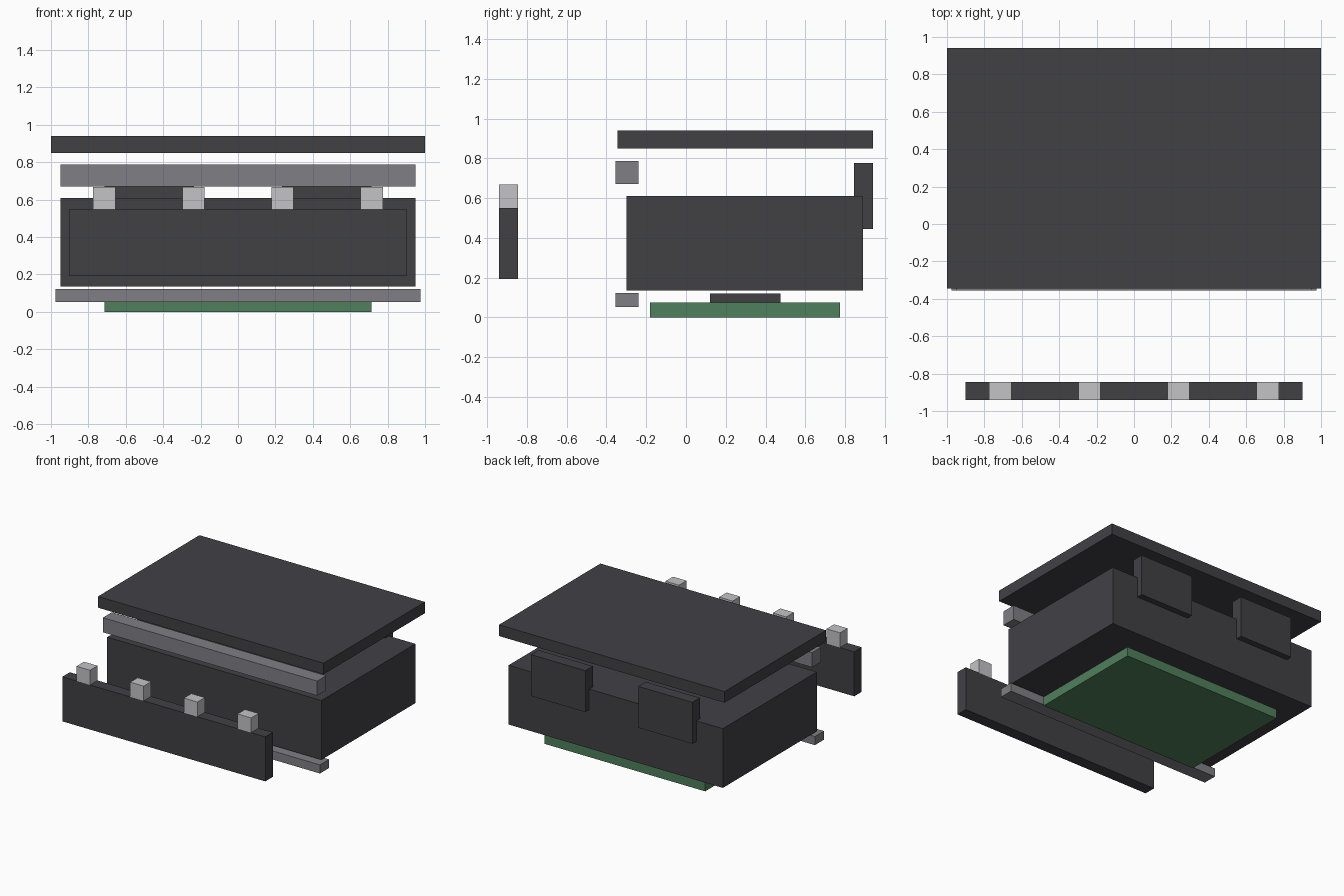
import bpy
import bmesh
from mathutils import Matrix, Vector

default = bpy.data.objects.get("Cube")
if default:
    bpy.data.objects.remove(default, do_unlink=True)


def make_material(name, r, g, b):
    mat = bpy.data.materials.new(name)
    mat.use_nodes = True
    mat.diffuse_color = (r, g, b, 1)
    shader = next(n for n in mat.node_tree.nodes if n.type == 'BSDF_PRINCIPLED')
    shader.inputs["Base Color"].default_value = (r, g, b, 1)
    return mat


charcoal = make_material("charcoal", 0.053, 0.052, 0.060)
mid_grey = make_material("mid grey", 0.214, 0.210, 0.230)
light_grey = make_material("light grey", 0.55, 0.55, 0.57)
board_green = make_material("board green", 0.078, 0.216, 0.105)


def box(name, mat, x, y, z):
    """Box spanning the (min, max) range given for each axis."""
    low, high = (Vector(c) for c in zip(x, y, z))
    mesh = bpy.data.meshes.new(name)
    bm = bmesh.new()
    bmesh.ops.create_cube(bm, size=1, matrix=Matrix.LocRotScale(None, None, high - low))
    bm.to_mesh(mesh)
    bm.free()
    mesh.materials.append(mat)
    obj = bpy.data.objects.new(name, mesh)
    obj.location = (low + high) / 2
    bpy.context.collection.objects.link(obj)
    return obj


def around(centre, width):
    return centre - width / 2, centre + width / 2


# Main housing and the lid floating above it
box("main_body", charcoal, around(0, 1.9), (-0.30, 0.89), (0.135, 0.61))
box("lid", charcoal, around(0, 2), (-0.345, 0.94), (0.85, 0.94))

# Circuit board and chip below the housing
box("circuit_board", board_green, around(0, 1.426), (-0.18, 0.775), (0, 0.075))
box("chip", charcoal, around(0, 0.36), (0.12, 0.475), (0.075, 0.12))

# Rails along the front edge
rail_y = (-0.355, -0.24)
box("upper_rail", mid_grey, around(0, 1.9), rail_y, (0.67, 0.787))
box("lower_rail", mid_grey, around(0, 1.95), rail_y, (0.053, 0.122))

# Front panel with its row of four posts
panel_y = (-0.94, -0.845)
box("front_panel", charcoal, around(0, 1.8), panel_y, (0.193, 0.55))
for i in range(4):
    box(f"panel_post_{i + 1}", light_grey, around((i - 1.5) * 0.476, 0.12),
        panel_y, (0.55, 0.668))

# Pair of plates on the back
for side, sign in (("left", 1), ("right", -1)):
    box(f"back_plate_{side}", charcoal, around(sign * 0.475, 0.48),
        (0.845, 0.94), (0.445, 0.777))
